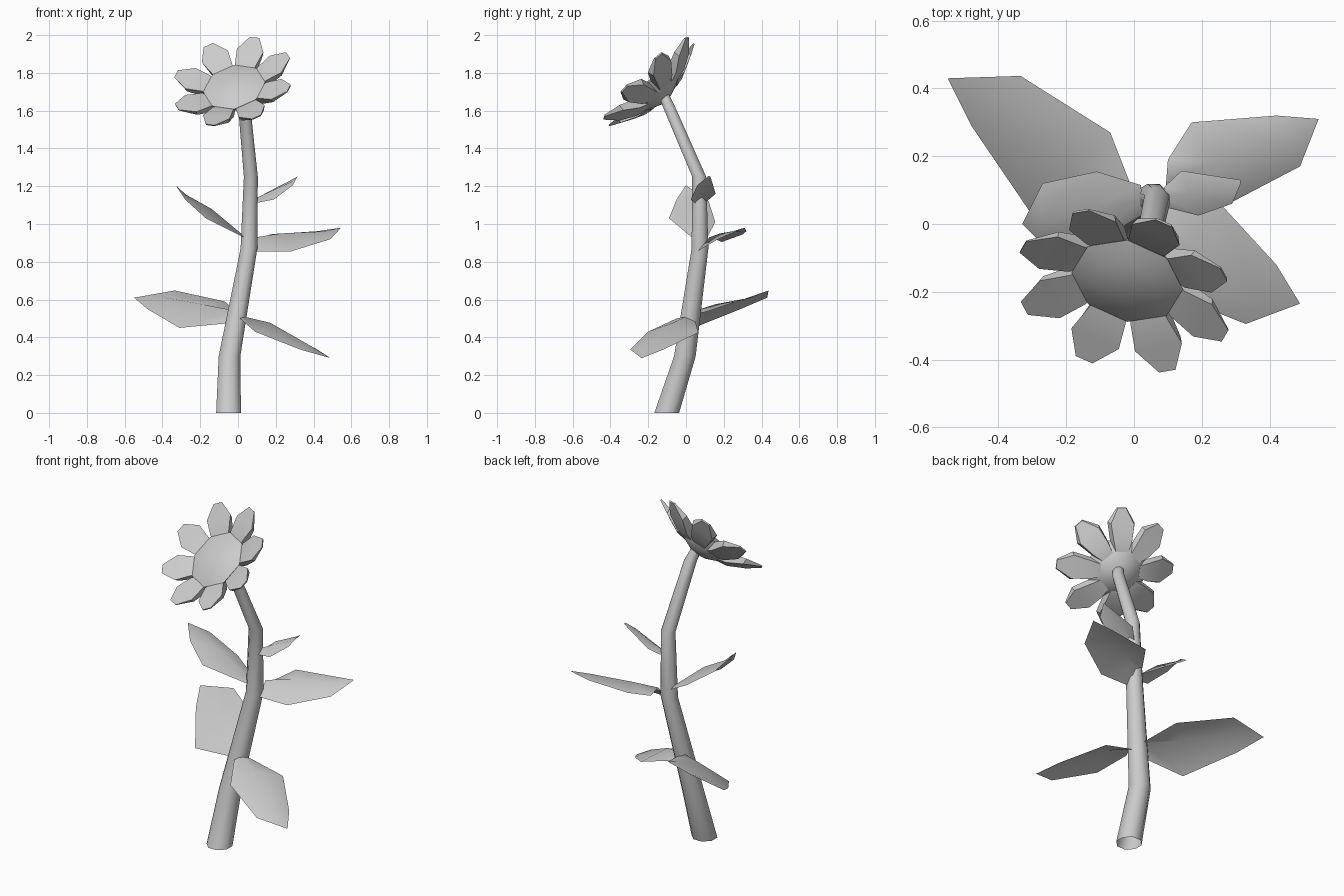
import bpy
from math import cos, sin, pi, radians
from mathutils import Vector

if "Cube" in bpy.data.objects:
    bpy.data.objects.remove(bpy.data.objects["Cube"])


def make(name, verts, faces, smooth=35):
    me = bpy.data.meshes.new(name)
    me.from_pydata([tuple(v) for v in verts], [], faces)
    me.update()
    ob = bpy.data.objects.new(name, me)
    bpy.context.collection.objects.link(ob)
    bpy.ops.object.select_all(action='DESELECT')
    ob.select_set(True)
    bpy.context.view_layer.objects.active = ob
    bpy.ops.object.mode_set(mode='EDIT')
    bpy.ops.mesh.select_all(action='SELECT')
    bpy.ops.mesh.normals_make_consistent(inside=False)
    bpy.ops.object.mode_set(mode='OBJECT')
    bpy.ops.object.shade_smooth_by_angle(angle=radians(smooth))
    return ob


def bridge(rings, n):
    return [(r * n + i, r * n + (i + 1) % n, (r + 1) * n + (i + 1) % n, (r + 1) * n + i)
            for r in range(rings - 1) for i in range(n)]


# Stem: eight-sided open tube along a bent path (x, y, z, radius)
path = [(-.05, -.102, 0, .071), (-.045, -.006, .3, .062), (.058, .074, .87, .048),
        (.068, .07, 1.25, .040), (.033, -.09, 1.62, .035), (.01, -.12, 1.69, .03)]
N = 8
verts = [(x + r * cos(2 * pi * (i + .5) / N), y + r * sin(2 * pi * (i + .5) / N), z)
         for x, y, z, r in path for i in range(N)]
make("stem", verts, bridge(len(path), N), 50)

# Flower head frame: axis, in-plane directions and rim centre
axis = Vector((-.21, -.68, .70)).normalized()
u = (Vector((1, 0, 0)) - axis * axis.x).normalized()
v = axis.cross(u)
centre = Vector((-.02, -.168, 1.725))


def head(angle, r, h, w=0):
    out = u * cos(angle) + v * sin(angle)
    side = v * cos(angle) - u * sin(angle)
    return centre + out * r + side * w + axis * h


# Flower disc: shallow octagonal dome with a rounded back
rings = [(.05, -.088), (.125, -.055), (.168, 0), (.10, .026)]
verts = [head(i * pi / 4, r, h) for r, h in rings for i in range(8)]
faces = bridge(len(rings), 8)
verts += [head(0, 0, .034), head(0, 0, -.095)]
faces += [(24 + i, 24 + (i + 1) % 8, 32) for i in range(8)]
faces += [((i + 1) % 8, i, 33) for i in range(8)]
make("flower_disc", verts, faces, 50)

# Petals: eight tapered wedges, each section (radius, front, back, half width)
sections = [(.11, -.03, -.060, .042), (.165, .003, -.050, .060),
            (.25, .025, -.007, .077), (.328, .046, .038, .027)]
for k in range(8):
    a = radians(23.5 + 45 * k)
    verts = []
    for r, f, b, w in sections:
        verts += [head(a, r, f, w), head(a, r, f, -w),
                  head(a, r, b, -w * .85), head(a, r, b, w * .85)]
    faces = bridge(4, 4) + [(0, 1, 2, 3), (12, 13, 14, 15)]
    make(f"petal_{k + 1}", verts, faces, 25)


# Leaves: thin blades arched over a midrib, from two edges, rib lifts and a tip
def leaf(name, left, right, lift, tip):
    verts = []
    for a, b, h in zip(left, right, lift):
        verts += [Vector(a), (Vector(a) + Vector(b)) / 2 + Vector((0, 0, h)), Vector(b)]
    verts.append(Vector(tip))
    n = len(left)
    faces = [(3 * s + i, 3 * s + i + 1, 3 * s + i + 4, 3 * s + i + 3)
             for s in range(n - 1) for i in range(2)]
    faces += [(3 * n - 3, 3 * n - 2, 3 * n), (3 * n - 2, 3 * n - 1, 3 * n)]
    make(name, verts, faces, 60)


leaf("leaf_lower_left",
     [(0, .09, .53), (-.07, .27, .59), (-.335, .437, .648)],
     [(-.05, .02, .475), (-.31, .04, .45), (-.48, .29, .55)],
     (.04, .055, .015), (-.55, .43, .61))
leaf("leaf_lower_right",
     [(.05, .05, .48), (.25, .065, .425), (.42, -.12, .335)],
     [(.01, -.05, .50), (.09, -.2, .43), (.33, -.295, .335)],
     (.02, .05, .025), (.49, -.235, .29))
leaf("leaf_middle_right",
     [(.10, .19, .905), (.17, .30, .945), (.42, .32, .962)],
     [(.09, .06, .855), (.28, .06, .855), (.49, .17, .92)],
     (.05, .05, .02), (.545, .31, .98))
leaf("leaf_upper_left",
     [(.02, .115, .935), (-.11, .155, 1.01), (-.27, .12, 1.12)],
     [(.03, .03, .93), (-.17, -.09, 1.03), (-.28, -.05, 1.13)],
     (.01, .06, .03), (-.33, 0, 1.205))
leaf("leaf_top_right",
     [(.09, .11, 1.12), (.14, .157, 1.16), (.315, .13, 1.25)],
     [(.09, .05, 1.11), (.19, .025, 1.13), (.29, .06, 1.205)],
     (.02, .025, .005), (.315, .12, 1.255))
